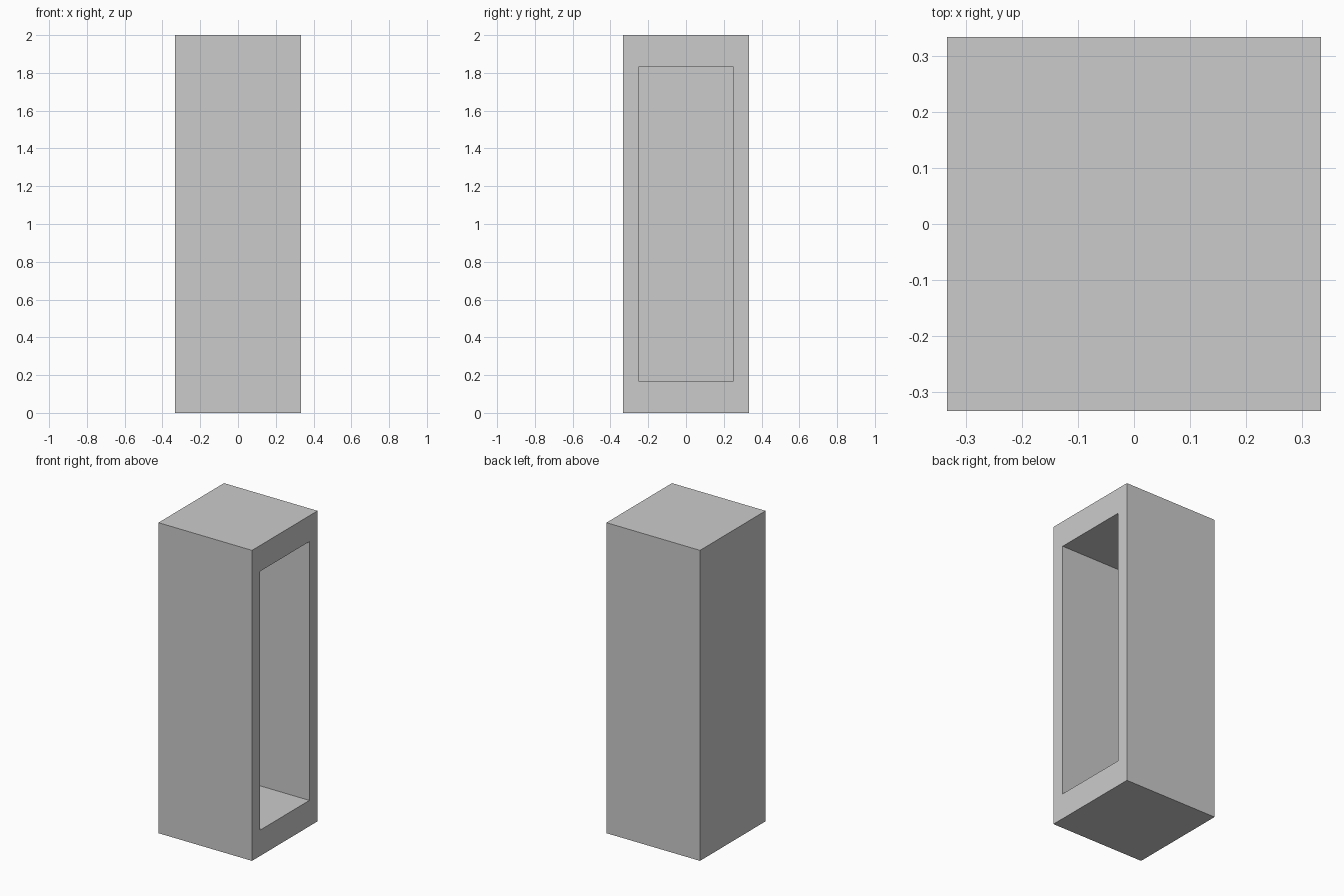
import bpy, bmesh

if "Cube" in bpy.data.objects:
    bpy.data.objects.remove(bpy.data.objects["Cube"])

HALF, HEIGHT = 1 / 3, 2.0      # outer half width and height
WALL, SLAB = 1 / 12, 1 / 6     # side/back wall and top/bottom thickness

bm = bmesh.new()

# Outer cabinet block
bmesh.ops.create_cube(bm, size=1)
for v in bm.verts:
    v.co.x *= 2 * HALF
    v.co.y *= 2 * HALF
    v.co.z = (v.co.z + 0.5) * HEIGHT

# Opening frame on the right side
bm.normal_update()
opening = max(bm.faces, key=lambda f: f.normal.x)
bmesh.ops.inset_region(bm, faces=[opening], thickness=0.02)
for v in opening.verts:
    v.co.y = (HALF - WALL) * (1 if v.co.y > 0 else -1)
    v.co.z = HEIGHT - SLAB if v.co.z > HEIGHT / 2 else SLAB

# Push the opening inwards to form the recess
recess = bmesh.ops.extrude_discrete_faces(bm, faces=[opening])["faces"][0]
for v in recess.verts:
    v.co.x = -HALF + WALL

bmesh.ops.recalc_face_normals(bm, faces=bm.faces)
mesh = bpy.data.meshes.new("open_cabinet")
bm.to_mesh(mesh)
bm.free()
bpy.context.collection.objects.link(bpy.data.objects.new("open_cabinet", mesh))
